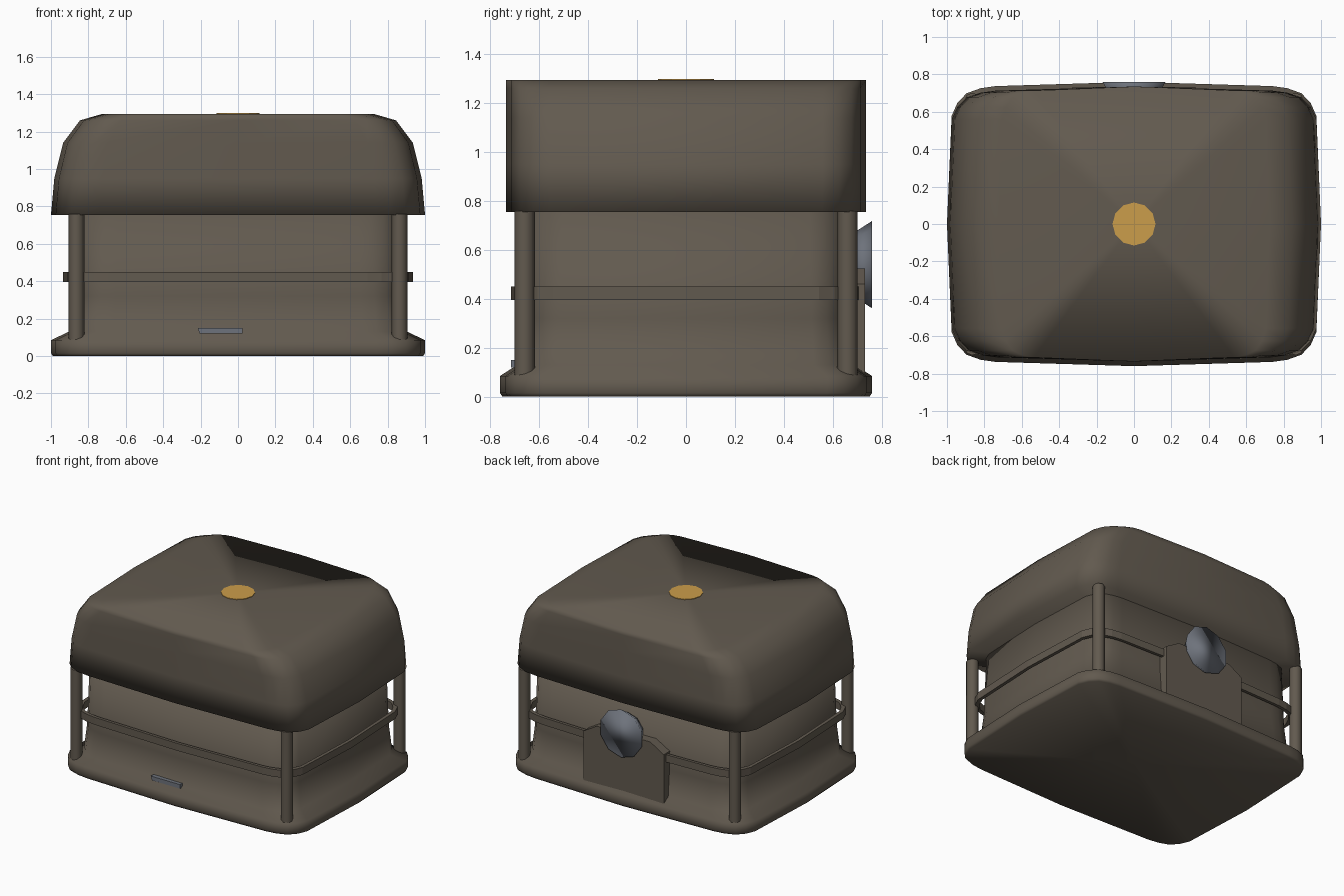
import bpy, bmesh, math
from mathutils import Matrix

if "Cube" in bpy.data.objects:
    bpy.data.objects.remove(bpy.data.objects["Cube"])


def material(name, rgb):
    m = bpy.data.materials.new(name)
    m.diffuse_color = (*rgb, 1)
    m.use_nodes = True
    m.node_tree.nodes["Principled BSDF"].inputs["Base Color"].default_value = m.diffuse_color
    return m


BROWN = material("dark_brown", (0.122, 0.102, 0.078))
GRAY = material("steel_gray", (0.155, 0.17, 0.2))
ORANGE = material("amber", (0.6, 0.34, 0.07))

# Bulging rounded rectangle, one quarter, unit half sizes
QUARTER = [(1, 0), (0.975, 0.76), (0.945, 0.85), (0.895, 0.92),
           (0.82, 0.955), (0.74, 0.97), (0, 1)]
PLAN = (QUARTER[:-1] + [(-x, y) for x, y in QUARTER[:0:-1]]
        + [(-x, -y) for x, y in QUARTER[:-1]]
        + [(x, -y) for x, y in QUARTER[:0:-1]])


def finish(name, bm, mat, smooth=True):
    bmesh.ops.recalc_face_normals(bm, faces=bm.faces)
    for f in bm.faces:
        f.smooth = smooth
    me = bpy.data.meshes.new(name)
    bm.to_mesh(me)
    bm.free()
    me.materials.append(mat)
    ob = bpy.data.objects.new(name, me)
    bpy.context.collection.objects.link(ob)
    return ob


def loft(name, sections, mat, closed_loop=False, smooth=True):
    """Stack scaled plan rings (half x, half y, z); fan caps or a closed loop."""
    bm = bmesh.new()
    rings = [[bm.verts.new((x * sx, y * sy, z)) for x, y in PLAN]
             for sx, sy, z in sections]
    n = len(PLAN)
    pairs = list(zip(rings, rings[1:]))
    if closed_loop:
        pairs.append((rings[-1], rings[0]))
    for a, b in pairs:
        for i in range(n):
            j = (i + 1) % n
            bm.faces.new((a[i], a[j], b[j], b[i]))
    if not closed_loop:
        for ring in (rings[0], rings[-1]):
            c = bm.verts.new((0, 0, ring[0].co.z))
            for i in range(n):
                bm.faces.new((ring[i], ring[(i + 1) % n], c))
    return finish(name, bm, mat, smooth)


def cone(name, loc, r1, r2, depth, sides, mat, rot=None, smooth=True):
    bm = bmesh.new()
    m = Matrix.Translation(loc) @ (rot or Matrix())
    bmesh.ops.create_cone(bm, cap_ends=True, segments=sides, radius1=r1,
                          radius2=r2, depth=depth, matrix=m)
    return finish(name, bm, mat, smooth)


def panel(name, outline, y0, y1, mat):
    """Extrude an x,z outline along y."""
    bm = bmesh.new()
    a = [bm.verts.new((x, y0, z)) for x, z in outline]
    b = [bm.verts.new((x, y1, z)) for x, z in outline]
    bm.faces.new(a)
    bm.faces.new(b)
    for i in range(len(a)):
        j = (i + 1) % len(a)
        bm.faces.new((a[i], a[j], b[j], b[i]))
    return finish(name, bm, mat, smooth=False)


# Flared base running up into the body
loft("body", [(0.99, 0.75, 0), (1, 0.76, 0.015), (1, 0.76, 0.085),
              (0.905, 0.69, 0.13), (0.885, 0.675, 0.32),
              (0.87, 0.665, 0.76)], BROWN)

# Band around the body
loft("band", [(0.935, 0.715, 0.395), (0.935, 0.715, 0.45),
              (0.91, 0.693, 0.45), (0.91, 0.693, 0.395)],
     BROWN, closed_loop=True, smooth=False)

# Arched lid, narrowing only sideways
loft("lid", [(1, 0.735, 0.755), (0.982, 0.735, 0.95), (0.935, 0.735, 1.14),
             (0.845, 0.735, 1.26), (0.725, 0.735, 1.295)], BROWN)

# Corner posts
for sx, sn in ((-1, "left"), (1, "right")):
    for sy, yn in ((-1, "front"), (1, "back")):
        post = cone(f"post_{yn}_{sn}", (sx * 0.864, sy * 0.66, 0.39),
                    0.042, 0.042, 0.74, 8, BROWN)
        bpy.context.view_layer.objects.active = post
        post.select_set(True)
        bpy.ops.object.shade_smooth_by_angle(angle=math.radians(50))
        post.select_set(False)

# Amber disc on the lid
cone("lid_disc", (0, 0, 1.296), 0.115, 0.115, 0.006, 12, ORANGE, smooth=False)

# Front slot plate
panel("front_slot", [(-0.215, 0.15), (-0.205, 0.12), (0.025, 0.12),
                     (0.025, 0.15)], -0.715, -0.66, GRAY)

# Back bracket with a round knob
panel("back_bracket", [(-0.33, 0.04), (0.33, 0.04), (0.33, 0.46),
                       (0.22, 0.525), (-0.22, 0.525), (-0.33, 0.46)],
      0.64, 0.732, BROWN)
cone("back_knob", (0, 0.715, 0.54), 0.12, 0.178, 0.09, 10, GRAY,
     rot=Matrix.Rotation(-math.pi / 2, 4, 'X'))
